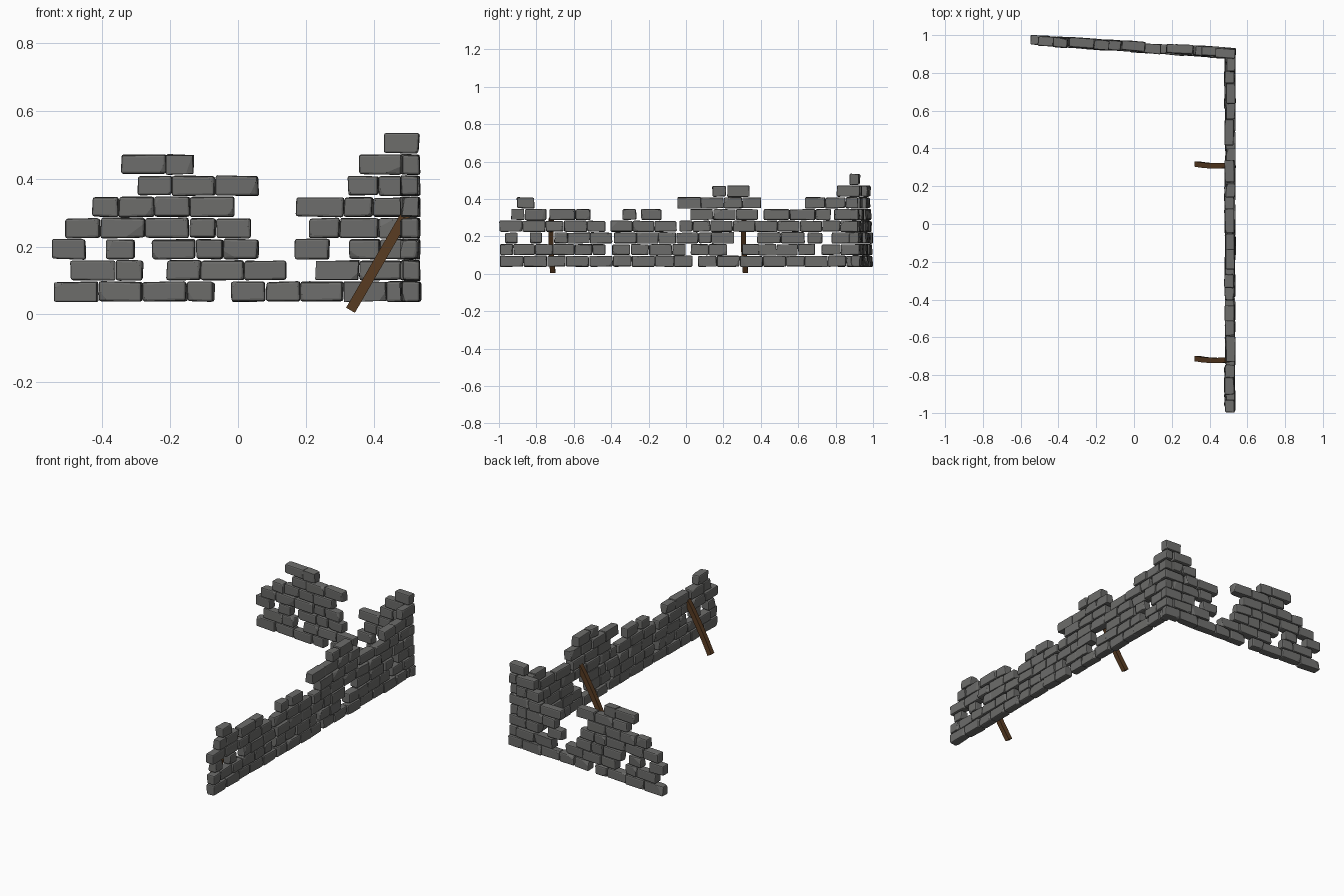
import bpy, bmesh, math, random
from mathutils import Vector, Matrix

if "Cube" in bpy.data.objects:
    bpy.data.objects.remove(bpy.data.objects["Cube"])

random.seed(7)

def material(name, rgb):
    m = bpy.data.materials.new(name)
    m.diffuse_color = (*rgb, 1)
    m.use_nodes = True
    m.node_tree.nodes["Principled BSDF"].inputs["Base Color"].default_value = m.diffuse_color
    return m

STONE = material("grey stone", (0.15, 0.15, 0.145))
WOOD = material("brown wood", (0.10, 0.045, 0.016))

UNITS = {"S": 3, "M": 4, "L": 5}   # short, medium, long bricks
COURSE = 0.0625

# Each course: runs of (start, end, brick lengths) along the wall
SIDE = [
    [(-.995, .037, "LLMLLMLMM"), (.064, .93, "MLLLMLMS")],
    [(-.995, -.43, "SLMLMS"), (-.395, 0, "MMLS"), (.025, .22, "MM"),
     (.30, .69, "MMLM"), (.725, .93, "MM")],
    [(-.97, -.9, "S"), (-.835, -.77, "S"), (-.705, -.395, "SLL"), (-.385, .257, "LLMLSL"),
     (.38, .635, "LL"), (.65, .73, "S"), (.78, .91, "L")],
    [(-.998, -.43, "LLMLM"), (-.405, -.05, "LLL"), (-.037, .92, "SMLLLLLMM")],
    [(-.935, -.745, "SL"), (-.73, -.51, "LS"), (-.34, -.265, "S"), (-.24, -.13, "L"),
     (.025, .385, "LLL"), (.415, .775, "LLS"), (.79, .92, "L")],
    [(-.905, -.81, "M"), (-.045, .4, "LLMM"), (.635, .92, "LLS")],
    [(.14, .215, "S"), (.22, .34, "L"), (.805, .93, "L")],
]
BACK = [
    [(-.545, -.07, "LLLS"), (-.02, .54, "MMLLM")],
    [(-.495, -.28, "LS"), (-.21, .145, "MLL"), (.23, .485, "LL")],
    [(-.55, -.45, "M"), (-.39, -.305, "S"), (-.255, .06, "LSM"), (.17, .27, "M"), (.33, .54, "SM")],
    [(-.51, .04, "MLLSM"), (.21, .485, "MLS")],
    [(-.43, -.01, "SMML"), (.17, .54, "LSL")],
    [(-.295, .06, "MLL"), (.325, .485, "MS")],
    [(-.345, -.13, "LS"), (.355, .485, "L")],
    [(.43, .535, "M")],
]

def add_brick(target, length, place):
    """Rough hewn block: jittered box, chipped corners, chamfered edges."""
    bm = bmesh.new()
    size = Vector((length - .002, .050, .058))
    bmesh.ops.create_cube(bm, size=1)
    for v in bm.verts:
        v.co = Vector(c * s + random.uniform(-.0025, .0025) for c, s in zip(v.co, size))
    # slice a shallow corner off the front and the back
    for side in (-1, 1):
        n = Vector((random.choice((-1, 1)) * random.uniform(.15, .5), side,
                    random.choice((-1, 1)) * random.uniform(.1, .4))).normalized()
        reach = max(v.co.dot(n) for v in bm.verts)
        bmesh.ops.bisect_plane(bm, geom=bm.verts[:] + bm.edges[:] + bm.faces[:],
                               plane_co=n * (reach - random.uniform(.003, .009)),
                               plane_no=n, clear_outer=True)
        bmesh.ops.holes_fill(bm, edges=[e for e in bm.edges if e.is_boundary])
    sharp = [e for e in bm.edges if len(e.link_faces) == 2 and e.calc_face_angle() > .8]
    bmesh.ops.bevel(bm, geom=sharp, offset=.007, segments=2, profile=.5,
                    affect='EDGES', clamp_overlap=True)
    bmesh.ops.recalc_face_normals(bm, faces=bm.faces[:])
    bm.transform(place)
    tmp = bpy.data.meshes.new("tmp")
    bm.to_mesh(tmp)
    bm.free()
    target.from_mesh(tmp)
    bpy.data.meshes.remove(tmp)

def finish(name, bm, mat):
    me = bpy.data.meshes.new(name)
    bm.to_mesh(me)
    bm.free()
    me.materials.append(mat)
    ob = bpy.data.objects.new(name, me)
    bpy.context.collection.objects.link(ob)

def wall(name, courses, frame):
    """frame(t) gives the matrix of a brick centred at distance t."""
    bm = bmesh.new()
    for row, runs in enumerate(courses):
        for start, end, code in runs:
            unit = (end - start) / sum(UNITS[c] for c in code)
            for c in code:
                length = UNITS[c] * unit
                place = (Matrix.Translation((0, 0, .067 + row * COURSE))
                         @ frame(start + length / 2)
                         @ Matrix.Translation((0, random.uniform(-.005, .005), 0))
                         @ Matrix.Rotation(random.uniform(-.02, .02), 4, 'Z'))
                add_brick(bm, length, place)
                start += length
    finish(name, bm, STONE)

# Long side wall along y, shorter back wall slightly skewed along x
wall("side_wall", SIDE, lambda t: Matrix.Translation((.508, t, 0)) @ Matrix.Rotation(math.pi / 2, 4, 'Z'))
wall("back_wall", BACK, lambda t: Matrix.Translation((t, .938 - .067 * t, 0)) @ Matrix.Rotation(-.067, 4, 'Z'))

def prop(name, y):
    """Slightly bent timber leaning on the inside of the side wall."""
    bm = bmesh.new()
    bmesh.ops.create_cube(bm, size=1)
    bmesh.ops.subdivide_edges(bm, edges=[e for e in bm.edges
                              if abs(e.verts[0].co.x - e.verts[1].co.x) > .5], cuts=3)
    foot, head = Vector((.332, y, .012)), Vector((.496, y, .295))
    span = head - foot
    tilt = math.atan2(span.z, span.x)
    for v in bm.verts:
        v.co = Vector((v.co.x * span.length, v.co.y * .028 + .024 * (v.co.x ** 2 - v.co.x * .3), v.co.z * .03))
    bm.transform(Matrix.Translation((foot + head) / 2) @ Matrix.Rotation(-tilt, 4, 'Y'))
    finish(name, bm, WOOD)

prop("timber_prop_front", -.722)
prop("timber_prop_rear", .308)
